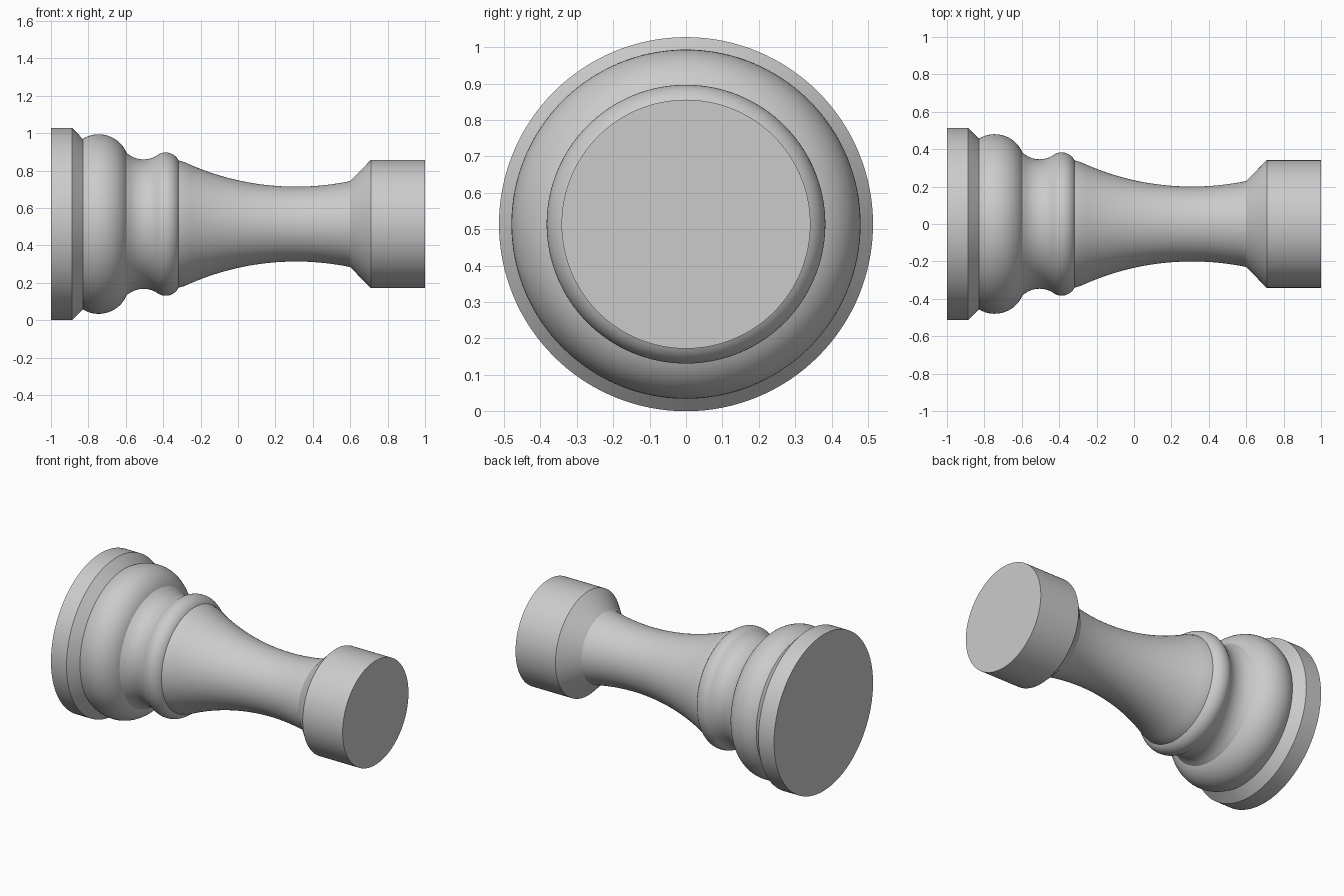
import bpy, bmesh, math

if "Cube" in bpy.data.objects:
    bpy.data.objects.remove(bpy.data.objects["Cube"])

SIDES = 128
AXIS_Z = 0.514


def arc(cx, cr, rad, x0, x1, n, side):
    """Arc points (x, radius) from x0 to x1; side +1 bulges out, -1 is hollow."""
    a0 = math.acos((x0 - cx) / rad)
    a1 = math.acos((x1 - cx) / rad)
    angles = [a0 + (a1 - a0) * i / n for i in range(n + 1)]
    return [(cx + rad * math.cos(a), cr + side * rad * math.sin(a)) for a in angles]


# Turned profile along x: base disc, large torus, cove, bead, waisted shaft, end cap
profile = [(-1.0, 0.514), (-0.887, 0.514)]
profile += arc(-0.745, 0.318, 0.162, -0.83, -0.595, 20, 1)
profile += arc(-0.505, 0.479, 0.133, -0.595, -0.43, 14, -1)[1:]
profile += arc(-0.387, 0.306, 0.077, -0.43, -0.318, 14, 1)[1:]
profile += arc(0.31, 1.62, 1.42, -0.318, 0.6, 28, -1)[1:]
profile += [(0.71, 0.342), (1.0, 0.342)]

# Revolve the profile around the x axis
bm = bmesh.new()
rings = []
for x, r in profile:
    ring = []
    for i in range(SIDES):
        a = 2 * math.pi * i / SIDES
        ring.append(bm.verts.new((x, r * math.cos(a), r * math.sin(a))))
    rings.append(ring)
for p, q in zip(rings, rings[1:]):
    for i in range(SIDES):
        j = (i + 1) % SIDES
        bm.faces.new((p[i], p[j], q[j], q[i]))

# Flat ends
bm.faces.new(rings[0])
bm.faces.new(rings[-1])
bmesh.ops.recalc_face_normals(bm, faces=bm.faces)

mesh = bpy.data.meshes.new("turned_baluster")
bm.to_mesh(mesh)
bm.free()
baluster = bpy.data.objects.new("turned_baluster", mesh)
baluster.location.z = AXIS_Z
bpy.context.collection.objects.link(baluster)

bpy.context.view_layer.objects.active = baluster
baluster.select_set(True)
bpy.ops.object.shade_smooth_by_angle(angle=math.radians(20))
